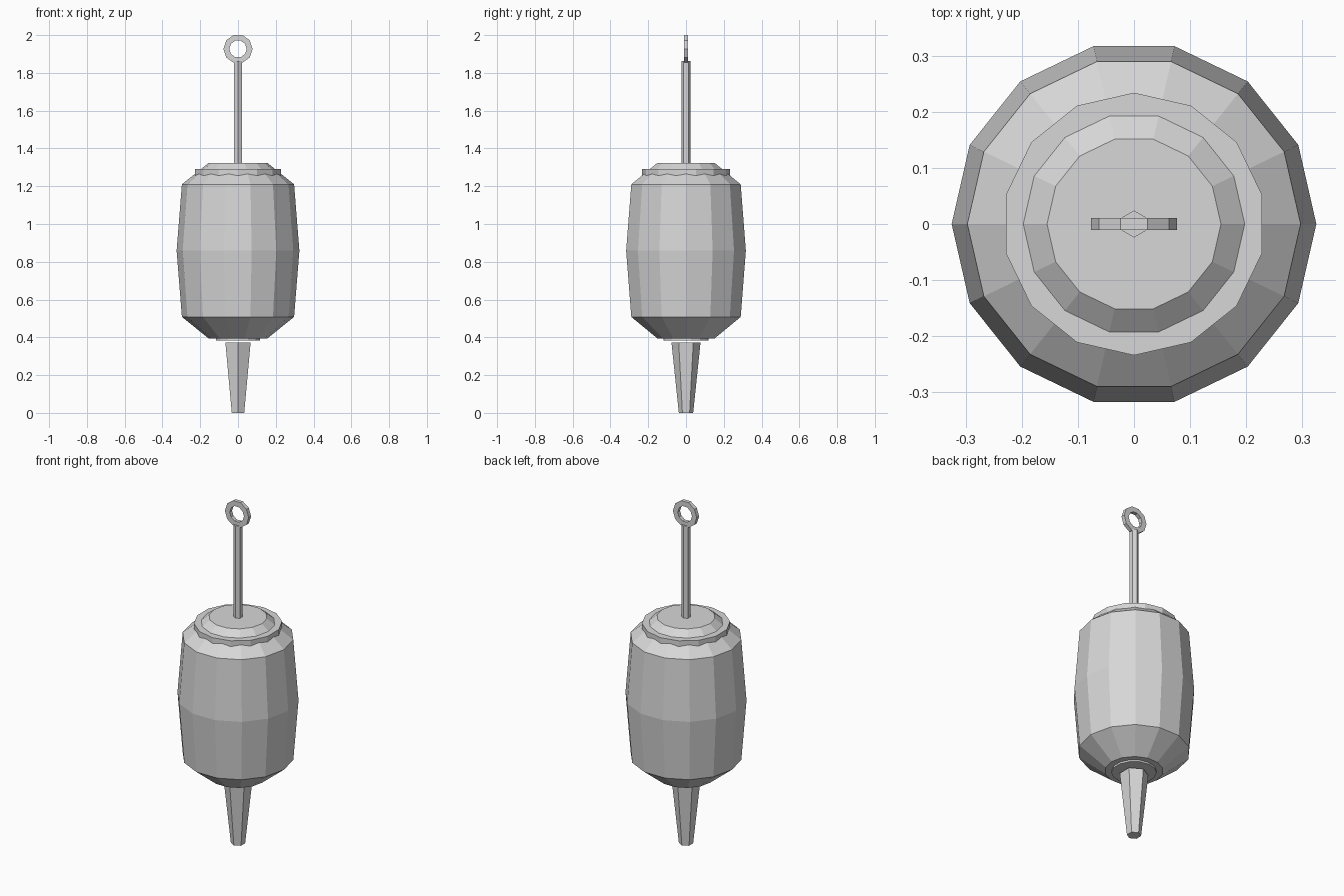
import bpy, math
from math import pi, cos, sin

cube = bpy.data.objects.get("Cube")
if cube:
    bpy.data.objects.remove(cube, do_unlink=True)

grey = bpy.data.materials.new("light_grey")
grey.use_nodes = True
grey.diffuse_color = (0.68, 0.68, 0.68, 1)
grey.node_tree.nodes["Principled BSDF"].inputs["Base Color"].default_value = grey.diffuse_color


def make_object(name, verts, faces):
    mesh = bpy.data.meshes.new(name)
    mesh.from_pydata(verts, [], faces)
    mesh.materials.append(grey)
    obj = bpy.data.objects.new(name, mesh)
    bpy.context.collection.objects.link(obj)
    return obj


def lathe(name, profile, sides, start=0.0):
    """Flat-faced solid from (radius, height) pairs, bottom to top, with end caps."""
    verts = [(r * cos(start + 2 * pi * i / sides), r * sin(start + 2 * pi * i / sides), z)
             for r, z in profile for i in range(sides)]
    faces = [(k * sides + i, k * sides + (i + 1) % sides,
              (k + 1) * sides + (i + 1) % sides, (k + 1) * sides + i)
             for k in range(len(profile) - 1) for i in range(sides)]
    faces.append(tuple(reversed(range(sides))))
    faces.append(tuple(range(len(verts) - sides, len(verts))))
    return make_object(name, verts, faces)


def flat_ring(name, outer, inner, half_depth, height, sides):
    """Upright square-section ring in the xz plane."""
    section = [(outer, -half_depth), (outer, half_depth),
               (inner, half_depth), (inner, -half_depth)]
    n = len(section)
    verts = [(r * cos(2 * pi * i / sides), y, height + r * sin(2 * pi * i / sides))
             for i in range(sides) for r, y in section]
    faces = [(i * n + j, i * n + (j + 1) % n,
              (i + 1) % sides * n + (j + 1) % n, (i + 1) % sides * n + j)
             for i in range(sides) for j in range(n)]
    return make_object(name, verts, faces)


# Barrel body
lathe("barrel", [(0.155, 0.394), (0.297, 0.508), (0.325, 0.859),
                 (0.297, 1.21), (0.155, 1.324)], 14)

# Collar round the shoulder, turned so its corners sit over the barrel's flats
lathe("collar", [(0.234, 1.245), (0.234, 1.29)], 14, pi / 2)

# Small plate under the barrel
lathe("bottom_plate", [(0.12, 0.384), (0.12, 0.394)], 14, pi / 2)

# Tapered spike hanging below the plate
lathe("spike", [(0.038, 0.0), (0.077, 0.373)], 6, pi / 2)

# Rod and hanging ring
lathe("rod", [(0.024, 1.31), (0.024, 1.863)], 6, pi / 2)
flat_ring("hanging_ring", 0.077, 0.046, 0.011, 1.927, 10)
